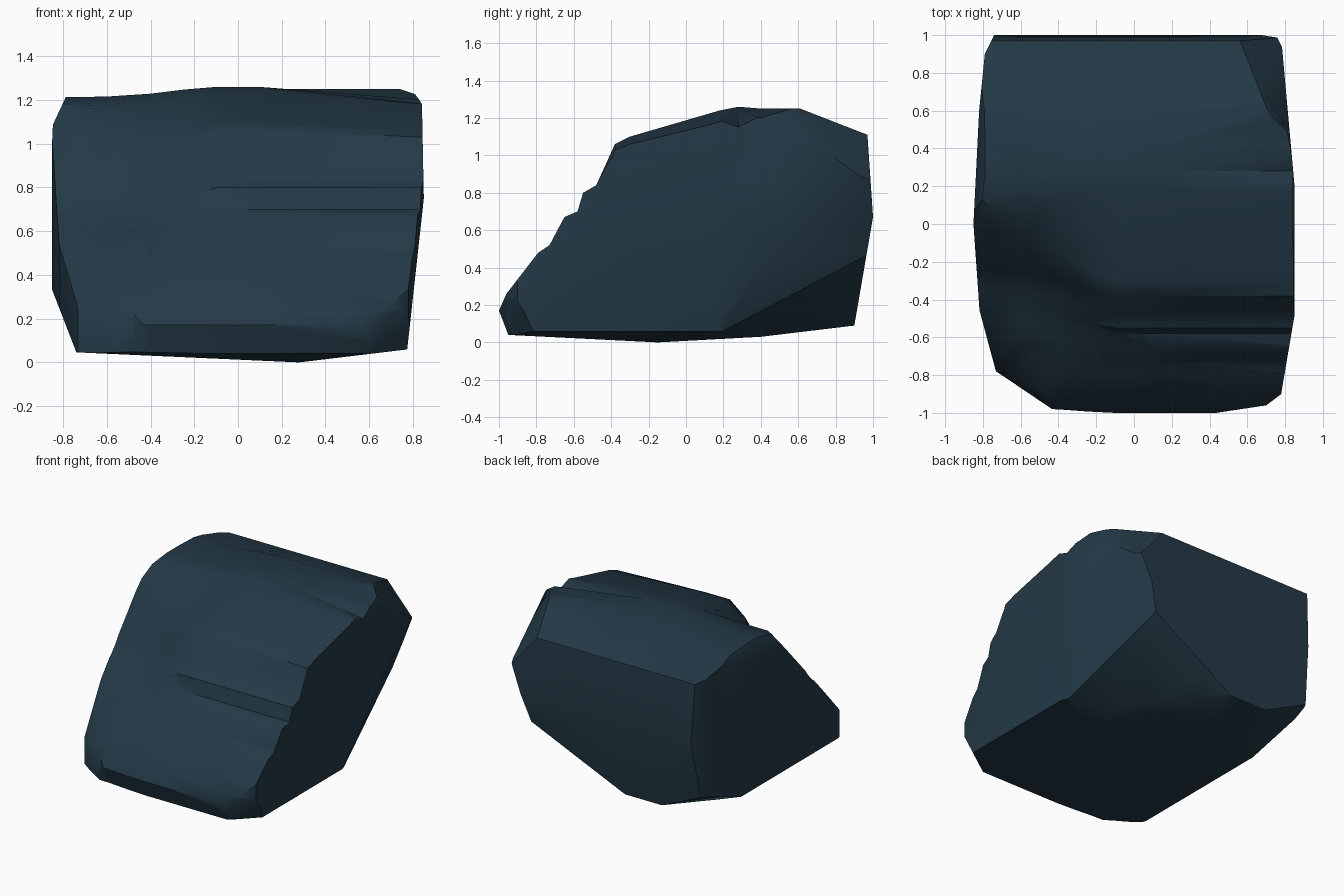
import bpy
import bmesh
import math
from mathutils import Vector

# Remove only the default cube
default_cube = bpy.data.objects.get("Cube")
if default_cube:
    bpy.data.objects.remove(default_cube, do_unlink=True)


def make_material(name, colour):
    material = bpy.data.materials.new(name)
    material.use_nodes = True
    material.diffuse_color = colour
    shader = material.node_tree.nodes["Principled BSDF"]
    shader.inputs["Base Color"].default_value = colour
    shader.inputs["Roughness"].default_value = 0.9
    return material


# Stepped outline (y, z) of the right part: front toe, ledges, then crown
stepped_front = [
    (-.95, .04), (-1, .17), (-.96, .26), (-.79, .48), (-.73, .52),
    (-.65, .67), (-.58, .70), (-.55, .80), (-.48, .84), (-.38, 1.06),
    (-.30, 1.10), (.18, 1.24), (.28, 1.26), (.40, 1.25), (.61, 1.25),
]

# Outline of the left part: a sloping shelf below a steep scoop
scooped_front = [
    (-.93, .05), (-.97, .17), (-.93, .24), (-.78, .39), (-.70, .44),
    (-.60, .50), (-.50, .55), (-.42, .60), (-.32, .66), (-.24, .74),
    (-.05, 1.00), (.08, 1.17), (.28, 1.21), (.42, 1.21), (.61, 1.20),
]

# Back and underside, shared by every section
back_and_base = [(.97, 1.11), (1, .67), (.90, .09), (.40, .03), (-.15, 0)]

# Crown points pressed down toward the right end, forming the groove
CROWN_DROP = {9: .03, 10: .04, 11: .06, 12: .11, 13: .05}


def section(x, scoop):
    """Blend the two outlines and press the groove in at the right."""
    groove = max(0, (x - .1) / .75)
    points = []
    for i, (a, b) in enumerate(zip(stepped_front, scooped_front)):
        y, z = Vector(a).lerp(Vector(b), scoop)
        points.append(Vector((x, y, z - groove * CROWN_DROP.get(i, 0))))
    points += [Vector((x, y, z)) for y, z in back_and_base]
    return points


def loft(bm, sections):
    """Skin a row of equal closed sections and cap both ends."""
    rings = [[bm.verts.new(p) for p in points] for points in sections]
    count = len(rings[0])
    for near, far in zip(rings, rings[1:]):
        for i in range(count):
            j = (i + 1) % count
            bm.faces.new((near[i], near[j], far[j], far[i]))
    bm.faces.new(rings[0])
    bm.faces.new(list(reversed(rings[-1])))
    bmesh.ops.triangulate(bm, faces=bm.faces[:])
    bmesh.ops.recalc_face_normals(bm, faces=bm.faces[:])


def chisel(bm, point, normal):
    """Cut away everything beyond a plane and close the cut."""
    geometry = bm.verts[:] + bm.edges[:] + bm.faces[:]
    bmesh.ops.bisect_plane(
        bm, geom=geometry, dist=.00001, plane_co=Vector(point),
        plane_no=Vector(normal).normalized(), clear_outer=True)
    rim = [edge for edge in bm.edges if edge.is_boundary]
    bmesh.ops.holes_fill(bm, edges=rim, sides=0)


rock_mesh = bmesh.new()
stations = [(-.95, 1), (-.6, .88), (-.4, .62), (-.25, .25), (-.1, 0),
            (.1, 0), (.95, 0)]
loft(rock_mesh, [section(x, scoop) for x, scoop in stations])

# Right side: main faces, rear bevel, rear top facet, crown edge, front corner
right_cuts = [
    ((.85, 0, .75), (1, 0, -.11)),
    ((.85, 0, .75), (1, 0, .02)),
    ((.85, .2, .8), (1, .09, 0)),
    ((.57, .97, 1.1), (.079, .058, .069)),
    ((.83, 0, 1.2), (.8, 0, .6)),
    ((.83, -.6, .5), (1, -.17, 0)),
    ((.78, -.9, .2), (.6, -.8, 0)),
    ((.5, -.99, .2), (.15, -1, 0)),
    ((.79, -.8, .05), (.17, -.24, -.13)),
]
# Slanting undercut below the rear right corner, in two facets
undercuts = [
    ((.70, .88, .61), (.080, .031, -.031)),
    ((.72, .40, .17), (.086, .115, -.188)),
]
# Left side: main faces, crown edge, lower bevel, front and back corners
left_cuts = [
    ((-.85, 0, .8), (-1, .05, 0)),
    ((-.83, .5, .8), (-1, .1, 0)),
    ((-.85, 0, .8), (-1, -.07, 0)),
    ((-.85, 0, 1.08), (-.9, 0, .42)),
    ((-.83, 0, .28), (-.93, 0, -.36)),
    ((-.82, -.45, .3), (-1, -.27, 0)),
    ((-.73, -.78, .2), (-.56, -.83, 0)),
    ((-.76, .96, 1), (-.9, .45, 0)),
]
# Facet sloping off the shelf, and the lifted rear left foot
corner_cuts = [
    ((-.70, -.86, .18), (-.056, -.095, .088)),
    ((-.78, .84, .22), (-.069, .057, -.16)),
]
# Underside rising gently to both sides
base_cuts = [
    ((.28, 0, 0), (.12, 0, -1)),
    ((.28, 0, 0), (-.045, 0, -1)),
]
for point, normal in (right_cuts + undercuts + left_cuts
                      + corner_cuts + base_cuts):
    chisel(rock_mesh, point, normal)

bmesh.ops.triangulate(rock_mesh, faces=rock_mesh.faces[:])
bmesh.ops.recalc_face_normals(rock_mesh, faces=rock_mesh.faces[:])

# Boulder object with soft shading and crisp chiselled edges
mesh = bpy.data.meshes.new("boulder")
rock_mesh.to_mesh(mesh)
rock_mesh.free()
boulder = bpy.data.objects.new("boulder", mesh)
bpy.context.collection.objects.link(boulder)
mesh.materials.append(make_material("dark slate blue", (.017, .041, .062, 1)))

bpy.ops.object.select_all(action="DESELECT")
boulder.select_set(True)
bpy.context.view_layer.objects.active = boulder
bpy.ops.object.shade_smooth_by_angle(angle=math.radians(40))
